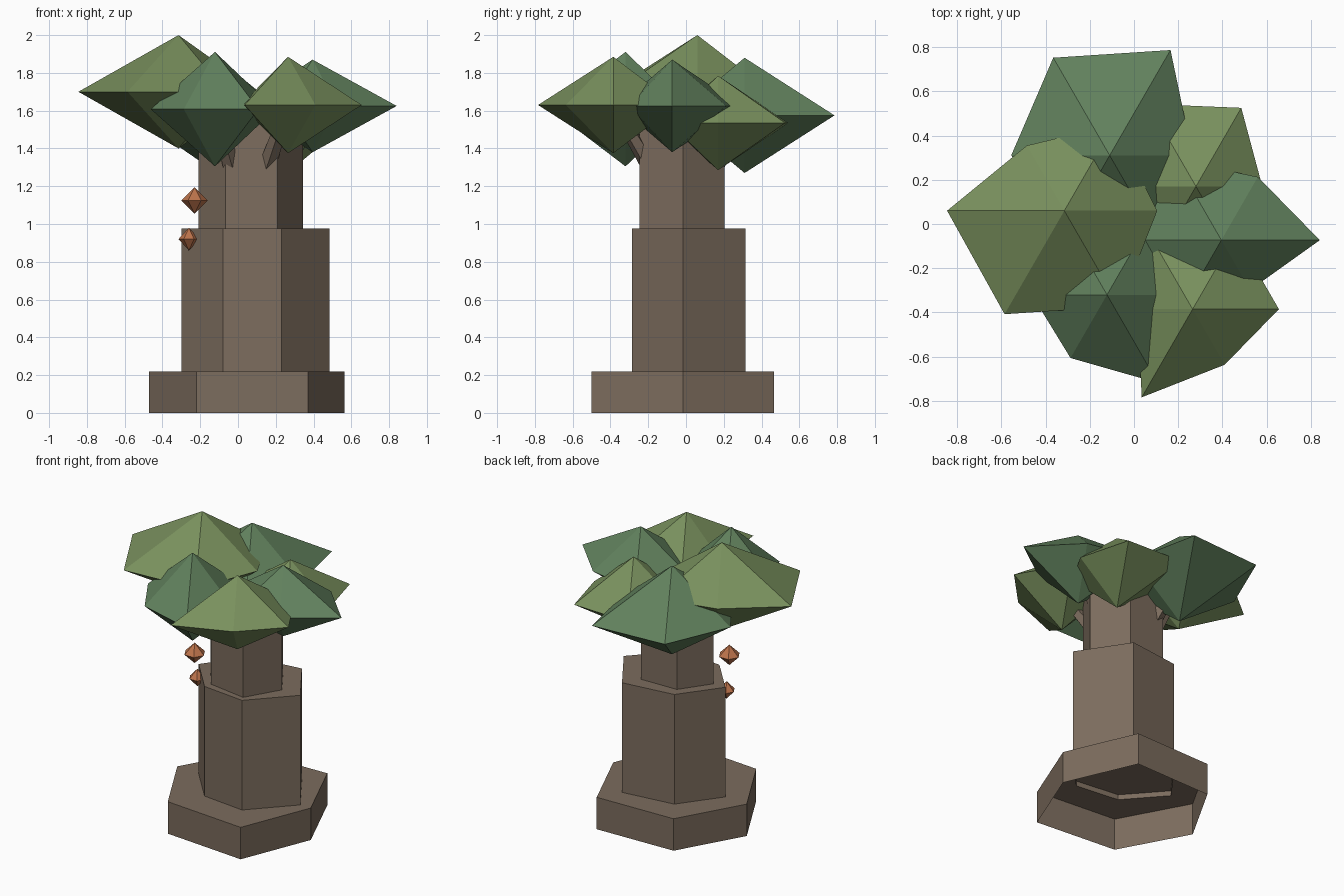
import bpy, bmesh, math
from mathutils import Vector

if "Cube" in bpy.data.objects:
    bpy.data.objects.remove(bpy.data.objects["Cube"])


def material(name, rgb):
    m = bpy.data.materials.new(name)
    m.diffuse_color = (*rgb, 1)
    m.use_nodes = True
    m.node_tree.nodes["Principled BSDF"].inputs["Base Color"].default_value = m.diffuse_color
    return m


BARK = material("bark", (0.20, 0.15, 0.11))
OLIVE = material("olive_leaf", (0.19, 0.28, 0.11))
GREEN = material("cool_leaf", (0.12, 0.22, 0.11))
ORANGE = material("fruit_orange", (0.50, 0.17, 0.07))


def finish(bm, name, mat):
    mesh = bpy.data.meshes.new(name)
    bm.to_mesh(mesh)
    bm.free()
    ob = bpy.data.objects.new(name, mesh)
    mesh.materials.append(mat)
    bpy.context.collection.objects.link(ob)
    return ob


def loft(name, sections, mat, cap=True, floor=None):
    """Walls between stacked (outline, z) sections, with optional caps."""
    bm = bmesh.new()
    rings = [[bm.verts.new((x, y, z)) for x, y in pts] for pts, z in sections]
    for a, b in zip(rings, rings[1:]):
        n = len(a)
        for i in range(n):
            j = (i + 1) % n
            bm.faces.new((a[i], a[j], b[j], b[i]))
    if cap:
        bm.faces.new(rings[-1])
    if floor is not None:
        pts, z = floor
        bm.faces.new([bm.verts.new((x, y, z)) for x, y in reversed(pts)])
    return finish(bm, name, mat)


def bicone(name, centre, half_height, radii, mat, turn=0.0):
    """Faceted double cone with an uneven equator."""
    bm = bmesh.new()
    c = Vector(centre)
    n = len(radii)
    ring = []
    for i, r in enumerate(radii):
        a = turn + 2 * math.pi * i / n
        ring.append(bm.verts.new(c + Vector((r * math.cos(a), r * math.sin(a), 0))))
    top = bm.verts.new(c + Vector((0, 0, half_height)))
    low = bm.verts.new(c - Vector((0, 0, half_height)))
    for i in range(n):
        j = (i + 1) % n
        bm.faces.new((ring[i], ring[j], top))
        bm.faces.new((ring[j], ring[i], low))
    return finish(bm, name, mat)


def branch(name, start, end, r1, r2):
    """Tapered limb reaching from the trunk into a leaf clump."""
    bm = bmesh.new()
    s, e = Vector(start), Vector(end)
    bmesh.ops.create_cone(bm, cap_ends=True, segments=5, radius1=r1, radius2=r2,
                          depth=(e - s).length)
    rot = (e - s).to_track_quat('Z', 'Y').to_matrix()
    for v in bm.verts:
        v.co = rot @ v.co + (s + e) / 2
    return finish(bm, name, BARK)


# Trunk: three uneven hexagonal tiers, hollow underneath
base = [(.565, -.015), (.355, .465), (-.22, .45), (-.47, .01), (-.22, -.45), (.37, -.50)]
middle = [(.485, -.015), (.267, .315), (-.10, .27), (-.30, 0), (-.08, -.25), (.23, -.285)]
upper = [(.345, -.015), (.20, .205), (-.07, .20), (-.21, 0), (-.065, -.20), (.21, -.245)]
loft("trunk_base", [(base, 0), (base, .22), (middle, .22)], BARK, cap=False)
loft("trunk_middle", [(middle, .22), (middle, .975)], BARK, floor=(middle, .255))
loft("trunk_upper", [(upper, .975), (upper, 1.55)], BARK)

# Leaf clumps: centre, half height, six equator radii starting at +x
clumps = [
    ("left", (-.315, .06, 1.70), .30, (.42, .45, .34, .53, .54, .50), OLIVE),
    ("back", (-.11, .31, 1.575), .305, (.375, .55, .51, .445, .42, .42), GREEN),
    ("back_right", (.28, .17, 1.535), .25, (.30, .41, .43, .36, .33, .30), OLIVE),
    ("right", (.395, -.073, 1.625), .245, (.445, .33, .42, .37, .33, .26), GREEN),
    ("front_right", (.265, -.385, 1.63), .255, (.39, .39, .35, .25, .46, .29), OLIVE),
    ("front_left", (-.122, -.32, 1.608), .303, (.32, .36, .36, .34, .33, .46), GREEN),
]
for side, c, h, radii, mat in clumps:
    bicone("leaves_" + side, c, h, radii, mat)
    # Limb carrying the clump
    start = Vector((.05 + .45 * (c[0] - .05), .45 * c[1], 1.28))
    branch("branch_" + side, start, c, .05, .03)

# Hanging fruit
bicone("fruit_upper", (-.23, -.143, 1.125), .07, [.07] * 6, ORANGE)
bicone("fruit_lower", (-.26, -.07, .92), .06, [.055] * 6, ORANGE)
